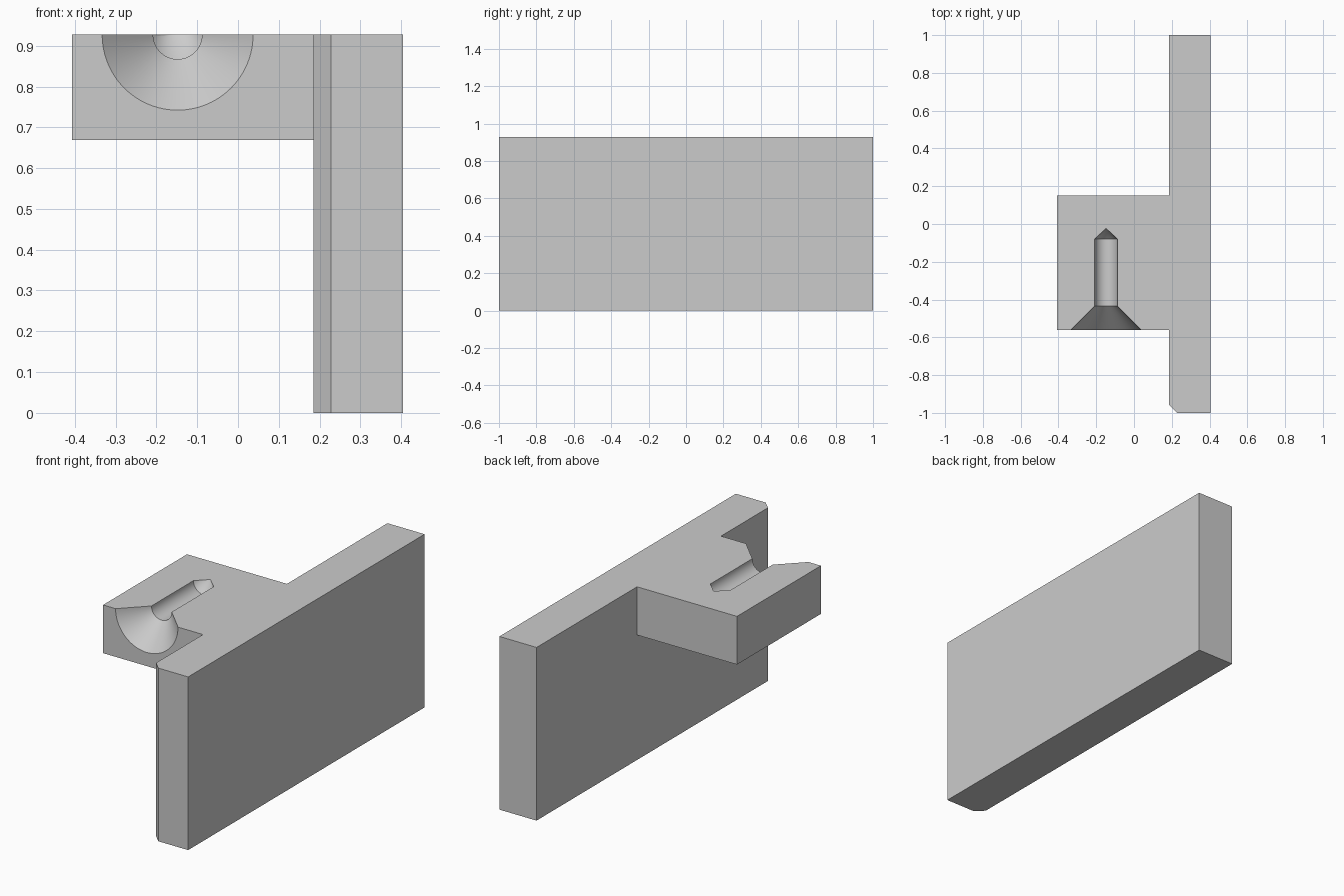
import bpy, bmesh, math
from mathutils import Vector

if "Cube" in bpy.data.objects:
    bpy.data.objects.remove(bpy.data.objects["Cube"])

TOP, LEDGE = 0.927, 0.669
WALL_X = 0.185


def make_object(name, bm):
    bmesh.ops.recalc_face_normals(bm, faces=bm.faces[:])
    mesh = bpy.data.meshes.new(name)
    bm.to_mesh(mesh)
    bm.free()
    ob = bpy.data.objects.new(name, mesh)
    bpy.context.collection.objects.link(ob)
    return ob


# bracket: T-shaped outline for the upper part, wall part extended to the floor
outline = [(WALL_X, -0.957), (0.228, -1), (0.405, -1), (0.405, 1), (WALL_X, 1),
           (WALL_X, 0.15), (-0.407, 0.15), (-0.407, -0.56), (WALL_X, -0.56)]
bm = bmesh.new()
low = [bm.verts.new((x, y, LEDGE)) for x, y in outline]
base = bm.faces.new(low)
up = bmesh.ops.extrude_face_region(bm, geom=[base], use_keep_orig=True)
up_verts = [g for g in up["geom"] if isinstance(g, bmesh.types.BMVert)]
bmesh.ops.translate(bm, verts=up_verts, vec=(0, 0, TOP - LEDGE))
bm.faces.ensure_lookup_table()
base = [f for f in bm.faces if all(v.co.z < LEDGE + 1e-4 for v in f.verts)][0]
ends = [v for v in base.verts
        if abs(v.co.x - WALL_X) < 1e-4 and -0.6 < v.co.y < 0.2]
bmesh.utils.face_split(base, ends[0], ends[1])
foot = [f for f in bm.faces if all(v.co.z < LEDGE + 1e-4 for v in f.verts)
        and max(v.co.x for v in f.verts) > 0.4]
down = bmesh.ops.extrude_face_region(bm, geom=foot)
down_verts = [g for g in down["geom"] if isinstance(g, bmesh.types.BMVert)]
bmesh.ops.translate(bm, verts=down_verts, vec=(0, 0, -LEDGE))
bmesh.ops.delete(bm, geom=[f for f in foot if f.is_valid], context='FACES_ONLY')
bmesh.ops.dissolve_limit(bm, angle_limit=0.01, verts=bm.verts[:], edges=bm.edges[:])
bracket = make_object("bracket", bm)

# countersunk, cone-tipped hole lying half in the top face
profile = [(0, -0.60), (0.225, -0.60), (0.06, -0.435), (0.06, -0.08), (0, -0.022)]
axis_x = -0.148
bm = bmesh.new()
pv = [bm.verts.new((axis_x + r, y, TOP)) for r, y in profile]
pe = [bm.edges.new(p) for p in zip(pv, pv[1:])]
bmesh.ops.spin(bm, geom=pv + pe, cent=Vector((axis_x, 0, TOP)), axis=(0, 1, 0),
               angle=math.tau, steps=96)
bmesh.ops.remove_doubles(bm, verts=bm.verts[:], dist=1e-5)
cutter = make_object("hole_cutter", bm)
cutter.hide_render = True

cut = bracket.modifiers.new("hole", 'BOOLEAN')
cut.operation = 'DIFFERENCE'
cut.solver = 'EXACT'
cut.object = cutter
bpy.context.view_layer.objects.active = bracket
bracket.select_set(True)
bpy.ops.object.modifier_apply(modifier=cut.name)
bpy.data.objects.remove(cutter)
bpy.ops.object.shade_smooth_by_angle(angle=math.radians(30))
